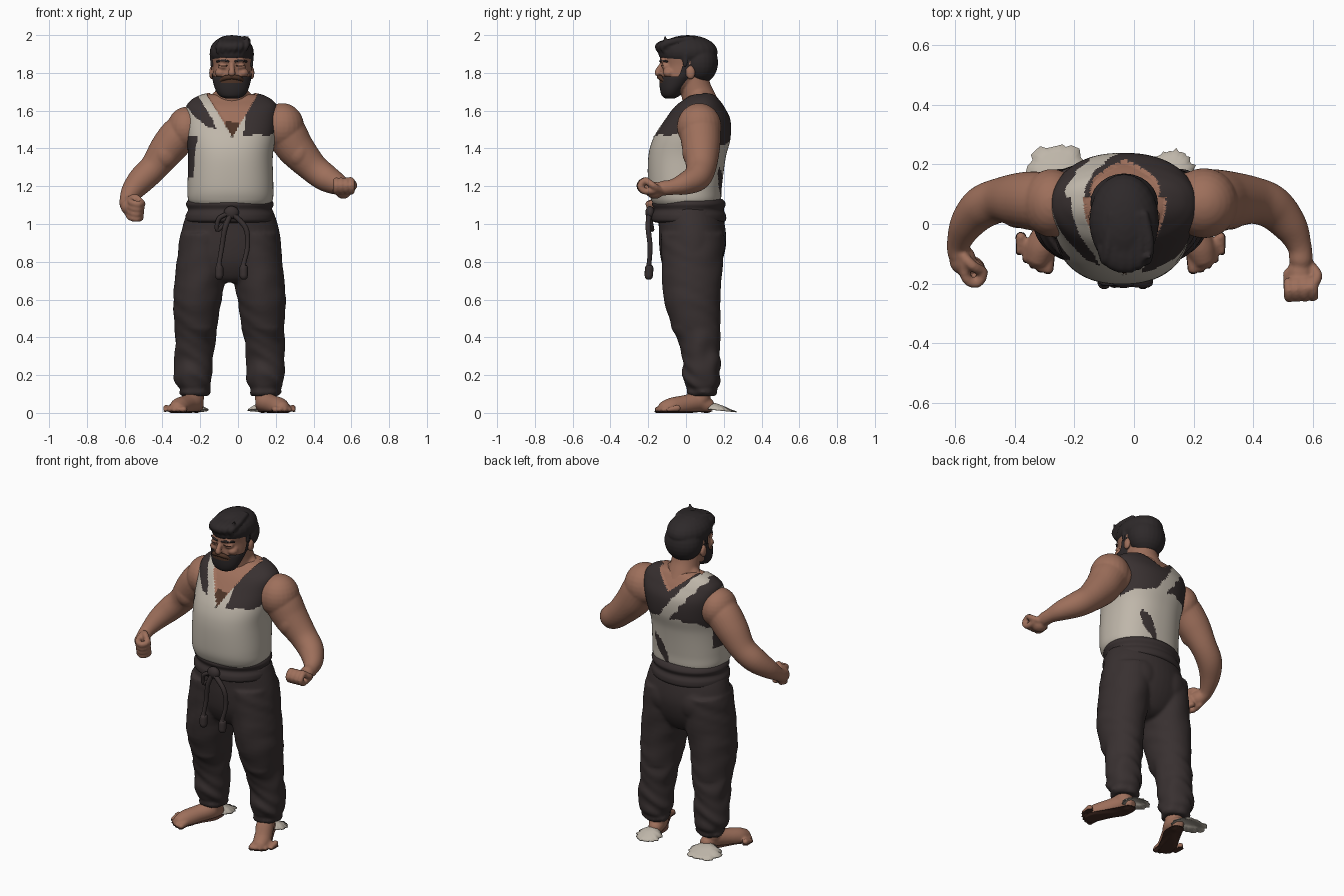
import bpy, bmesh, math, random
from mathutils import Vector, Matrix
random.seed(4)


def mat(name, r, g, b):
    m = bpy.data.materials.new(name)
    m.diffuse_color = (r, g, b, 1)
    return m


SKIN = mat("skin", .34, .16, .105)
CLOTH = mat("bone cloth", .52, .47, .40)
DARK = mat("dark cloth", .040, .030, .030)
HAIR = mat("black hair", .027, .022, .023)
BROWN = mat("brown hair", .075, .034, .02)
SOLE = mat("dirty sole", .06, .026, .018)
MID = -.04  # centre line of the body


def spline(pts, n):
    """Catmull-Rom through tuples of any length."""
    out = []
    for i in range(len(pts) - 1):
        a, b, c, d = (pts[max(0, min(len(pts) - 1, i + k))] for k in (-1, 0, 1, 2))
        for j in range(n):
            t = j / n
            out.append(tuple(q + .5 * t * (r - p + t * (2*p - 5*q + 4*r - s + t * (3*(q - r) + s - p)))
                             for p, q, r, s in zip(a, b, c, d)))
    return out + [pts[-1]]


def skin_loops(bm, loops):
    rows = [[bm.verts.new(p) for p in l] for l in loops]
    n = len(rows[0])
    for a, b in zip(rows, rows[1:]):
        for i in range(n):
            bm.faces.new((a[i], a[(i + 1) % n], b[(i + 1) % n], b[i]))
    bm.faces.new(rows[0][::-1])
    bm.faces.new(rows[-1])


def loft(bm, rings, n=6, seg=40, power=2, fold=0):
    """Horizontal rings (cx, cy, z, rx, ry); fold adds cloth creases."""
    loops = []
    for cx, cy, z, rx, ry in spline(rings, n):
        loop = []
        for i in range(seg):
            a = math.tau * i / seg
            c, s = math.cos(a), math.sin(a)
            k = fold * math.sin(48 * z + 2.5 * math.sin(2 * a + 9 * z)) * math.sin(a + 13 * z)
            loop.append((cx + (rx + k) * math.copysign(abs(c) ** (2 / power), c),
                         cy + (ry + k) * math.copysign(abs(s) ** (2 / power), s), z))
        loops.append(loop)
    skin_loops(bm, loops)


def tube(bm, pts, n=5, seg=16):
    """Rounded tube through (x, y, z, radius)."""
    p = spline(pts, n)
    c = [Vector(q[:3]) for q in p]
    r = [q[3] for q in p]
    t0, t1 = (c[1] - c[0]).normalized(), (c[-1] - c[-2]).normalized()
    c = [c[0] - t0 * r[0] * .85, c[0] - t0 * r[0] * .5] + c + [c[-1] + t1 * r[-1] * .5, c[-1] + t1 * r[-1] * .85]
    r = [r[0] * .5, r[0] * .86] + r + [r[-1] * .86, r[-1] * .5]
    loops, u = [], t0.orthogonal().normalized()
    for i in range(len(c)):
        t = (c[min(i + 1, len(c) - 1)] - c[max(i - 1, 0)]).normalized()
        u = (u - t * u.dot(t)).normalized()
        v = t.cross(u)
        loops.append([c[i] + r[i] * (u * math.cos(math.tau * k / seg) + v * math.sin(math.tau * k / seg))
                      for k in range(seg)])
    skin_loops(bm, loops)


def ball(bm, loc, size):
    bmesh.ops.create_uvsphere(bm, u_segments=24, v_segments=14, radius=1,
                              matrix=Matrix.Translation(loc) @ Matrix.Diagonal((*size, 1)))


def finish(bm, name, mats, rule=None, voxel=0, smooth=4):
    bmesh.ops.recalc_face_normals(bm, faces=bm.faces)
    for f in bm.faces:
        f.smooth = True
        if rule:
            f.material_index = rule(f.calc_center_median())
    me = bpy.data.meshes.new(name)
    bm.to_mesh(me)
    bm.free()
    for m in mats:
        me.materials.append(m)
    ob = bpy.data.objects.new(name, me)
    bpy.context.collection.objects.link(ob)
    if voxel:
        m = ob.modifiers.new("blend", 'REMESH')
        m.mode, m.voxel_size, m.use_smooth_shade = 'VOXEL', voxel, True
        m = ob.modifiers.new("soften", 'SMOOTH')
        m.factor, m.iterations = .5, smooth


# Vest and chest: one body, coloured by patches
def vest_colour(p):
    x, y, z = p
    d = abs(x + .03)
    w = .007 * math.sin(55 * x + 40 * z) + .005 * math.sin(90 * z - 30 * y)
    if y < .09:
        if z > 1.46 + 1.65 * d:
            return 3 if d < .036 and z < 1.545 + w else 0
        if x > .035 + w and z > 1.475 + w:
            return 2
        if x < -.12 + w and max(1.5, 1.62 - 1.1 * (x + .27)) + w < z < 1.38 + 1.65 * d:
            return 2
        return 2 if x < -.215 and y > -.12 and 1.25 + w < z < 1.46 + w else 1
    if z > 1.59 + .85 * d:
        return 0
    band = abs((x + .2) * .8 + (z - 1.68) * .6)       # pale strap across the back
    blob = math.hypot((x - .045 - .5 * (z - 1.22)) / .035, (z - 1.22) / .08)
    if band < .033 + w and z > 1.38:
        return 1
    return 2 if z > 1.43 + w * 2 - .5 * max(0, abs(x - MID) - .12) or blob < 1 + 10 * w else 1


bm = bmesh.new()
loft(bm, [(MID, .005, 1.09, .20, .165), (MID, 0, 1.13, .224, .185), (MID, -.005, 1.2, .227, .195),
          (MID, .005, 1.35, .224, .205), (MID + .003, .03, 1.45, .234, .205), (-.034, .06, 1.55, .243, .175),
          (-.033, .068, 1.62, .242, .135), (-.033, .078, 1.66, .21, .1), (-.033, .085, 1.685, .16, .075),
          (-.033, .09, 1.698, .1, .05)], n=12, seg=200, power=2.3)
bm.normal_update()
for v in [v for v in bm.verts if all(vest_colour(f.calc_center_median()) in (0, 3) for f in v.link_faces)]:
    v.co -= v.normal * .008
finish(bm, "vest_and_chest", [SKIN, CLOTH, DARK, BROWN], vest_colour)
# Overlapping edge across the front of the vest
bm = bmesh.new()
tube(bm, [(-.03, -.167, 1.465, .004), (-.1, -.175, 1.4, .004), (-.18, -.15, 1.33, .004), (-.24, -.085, 1.28, .004)])
finish(bm, "vest_overlap_edge", [CLOTH])


# Arms with fists
def hand(bm, palm, fwd, curl, thumb):
    p, f = Vector(palm), Vector(fwd).normalized()
    s = f.cross(Vector(curl)).normalized()
    c = s.cross(f)
    ball(bm, p, (.045, .05, .045))
    for i in range(4):
        b = p + s * (i - 1.5) * .027
        path = [b, b + f * .055 - c * .005, b + f * .08 + c * .025, b + f * .055 + c * .052, b + f * .03 + c * .04]
        tube(bm, [(*q, .018) for q in path], 3, 10)
    path = [p + s * thumb * .03 - f * .03, p + s * thumb * .058 + f * .01 + c * .025, p + s * thumb * .035 + f * .05 + c * .055]
    tube(bm, [(*q, .018) for q in path], 4, 10)


bm = bmesh.new()
tube(bm, [(-.24, .075, 1.5, .09), (-.305, .075, 1.475, .1), (-.375, .08, 1.395, .094), (-.445, .08, 1.3, .076),
          (-.51, .055, 1.235, .072), (-.56, 0, 1.175, .058), (-.588, -.065, 1.12, .04), (-.585, -.1, 1.1, .04)], 6, 28)
ball(bm, (-.275, .07, 1.505), (.1, .115, .115))
ball(bm, (-.385, .05, 1.37), (.07, .065, .08))
hand(bm, (-.575, -.12, 1.09), (.25, -.95, -.3), (1, 0, -.1), 1)
finish(bm, "arm_lowered", [SKIN], voxel=.007)
bm = bmesh.new()
tube(bm, [(.18, .075, 1.51, .10), (.245, .075, 1.49, .108), (.305, .08, 1.40, .1), (.395, .08, 1.30, .08),
          (.465, .055, 1.245, .073), (.525, -.01, 1.212, .058), (.555, -.075, 1.195, .041), (.56, -.12, 1.19, .04)], 6, 28)
ball(bm, (.235, .07, 1.515), (.115, .118, .125))
ball(bm, (.32, .05, 1.38), (.068, .07, .085))
hand(bm, (.557, -.165, 1.178), (.05, -1, 0), (0, .1, 1), -1)
finish(bm, "arm_raised", [SKIN], voxel=.007)

# Head, neck, nose, ears
bm = bmesh.new()
tube(bm, [(-.033, .09, 1.6, .1), (-.033, .07, 1.66, .09), (-.033, .05, 1.72, .082), (-.033, .03, 1.8, .08)], 5, 28)
for s in (-1, 1):
    tube(bm, [(-.033 + s * .04, .07, 1.68, .05), (-.033 + s * .09, .075, 1.64, .045)])
    ball(bm, (-.033 + s * .106, .025, 1.8), (.014, .025, .036))
    ball(bm, (-.033 + s * .045, -.108, 1.835), (.03, .022, .018))
    ball(bm, (-.033 + s * .06, -.09, 1.8), (.03, .032, .024))
loft(bm, [(-.033, -.06, 1.69, .05, .045), (-.033, -.05, 1.72, .078, .07), (-.033, -.02, 1.78, .095, .105),
          (-.033, 0, 1.84, .1, .125), (-.033, 0, 1.9, .105, .14), (-.033, 0, 1.95, .085, .12), (-.033, 0, 1.975, .05, .08)])
ball(bm, (-.033, -.117, 1.865), (.07, .022, .014))
tube(bm, [(-.033, -.125, 1.85, .012), (-.033, -.145, 1.815, .016), (-.033, -.148, 1.8, .02)])
finish(bm, "head_and_neck", [SKIN], voxel=.007, smooth=3)

# Eyebrows and closed eye lines
for s in (-1, 1):
    bm = bmesh.new()
    tube(bm, [(-.033 + s * .018, -.137, 1.861, .005), (-.033 + s * .045, -.13, 1.866, .006), (-.033 + s * .078, -.1, 1.86, .005)])
    finish(bm, "eyebrow", [HAIR])
    bm = bmesh.new()
    tube(bm, [(-.033 + s * .025, -.128, 1.838, .003), (-.033 + s * .045, -.129, 1.836, .003), (-.033 + s * .065, -.12, 1.838, .003)])
    finish(bm, "closed_eye", [BROWN])

# Beard with sideburns and a brown moustache
bm = bmesh.new()
loft(bm, [(-.033, -.085, 1.665, .035, .025), (-.033, -.08, 1.68, .066, .048), (-.033, -.07, 1.715, .088, .068),
          (-.033, -.045, 1.765, .102, .096), (-.033, -.02, 1.8, .105, .115), (-.033, 0, 1.87, .109, .13)], n=10, seg=72)
cut = [f for f in bm.faces if (lambda c: c.y > .02 or (c.z > 1.782 and c.y < -.045 + (c.z - 1.775) * .5))(f.calc_center_median())]
bmesh.ops.delete(bm, geom=cut, context='FACES')
finish(bm, "beard", [HAIR, BROWN], lambda p: int(abs(p.x + .033) < .055 and 1.745 < p.z and p.y < -.09))
bm = bmesh.new()
for s in (-1, 1):
    tube(bm, [(-.033, -.143, 1.779, .012), (-.033 + s * .035, -.135, 1.774, .013), (-.033 + s * .062, -.11, 1.756, .008)])
finish(bm, "moustache", [BROWN])

# Swept hair
bm = bmesh.new()
ball(bm, (-.033, .01, 1.91), (.117, .158, .09))
ball(bm, (-.033, .07, 1.855), (.114, .1, .115))
ball(bm, (-.033, -.075, 1.937), (.092, .09, .042))
for k in range(6):
    x = -.105 + k * .027
    y = -.105 - .035 * math.sin((k + .5) * .52)
    tube(bm, [(x, y, 1.912, .012), (x + .012, y - .005, 1.945, .018),
              (x + .02, -.06, 1.968, .018), (x * .8 + .01, .03, 1.98, .016)])
tube(bm, [(.02, -.11, 1.95, .02), (.042, -.11, 1.968, .012), (.052, -.11, 1.99, .006)])
for s in (-1, 1):
    tube(bm, [(-.033 + s * .098, .0, 1.9, .02), (-.033 + s * .102, -.005, 1.84, .011)])
finish(bm, "hair", [HAIR], voxel=.006, smooth=3)

# Baggy trousers
bm = bmesh.new()
loft(bm, [(MID, .015, 1.08, .222, .17), (MID, .03, 1.0, .25, .175), (MID, .035, .9, .268, .178),
          (MID, .03, .8, .26, .16), (MID, .025, .72, .17, .12), (MID, .02, .69, .08, .08)])
for s in (-1, 1):
    legs = [(.13, .035, .95, .13, .165), (.142, .033, .8, .138, .162), (.17, .033, .6, .128, .15), (.177, .055, .45, .112, .128),
            (.188, .078, .32, .102, .102), (.192, .083, .2, .102, .1), (.19, .085, .15, .092, .092),
            (.187, .085, .125, .078, .078), (.187, .085, .11, .084, .083), (.185, .085, .09, .072, .072)]
    loft(bm, [(-.045 + s * x, y, z, a, b) for x, y, z, a, b in legs[:4]], fold=.003)
    loft(bm, [(-.045 + s * x, y, z, a, b) for x, y, z, a, b in legs[3:]], fold=.007)
    ball(bm, (-.045 + s * .1, .11, .9), (.11, .1, .12))
finish(bm, "trousers", [DARK], voxel=.01, smooth=4)

# Wrapped sash in two rolls, knot and hanging cords
bm = bmesh.new()
loft(bm, [(MID - .003, .015, z, .222 + k, .185 + k) for z, k in
          ((1.135, -.03), (1.13, -.005), (1.105, .01), (1.075, .0), (1.045, .012), (1.015, .008), (1.005, -.03))], seg=64)
finish(bm, "sash", [DARK])
bm = bmesh.new()
ball(bm, (-.035, -.19, 1.06), (.04, .025, .035))
for end, out in ((-.1, -.085), (.03, .05)):
    tube(bm, [(-.035, -.195, 1.06, .014), (out * .8, -.2, .98, .014), (out, -.19, .88, .013), (end, -.195, .79, .013),
              (end, -.195, .77, .022), (end, -.197, .725, .022)])
tube(bm, [(-.04, -.195, 1.06, .012), (-.1, -.195, 1.03, .012), (-.11, -.18, .97, .012), (-.07, -.185, 1.0, .012), (-.035, -.195, 1.05, .012)])
finish(bm, "sash_knot_and_cords", [DARK])

# Bare feet, turned outward, with thin dark soles
for s in (-1, 1):
    X = lambda d: -.045 + s * d
    for name, m, low, high in (("foot", SKIN, .007, 1), ("sole", SOLE, 0, .009)):
        bm = bmesh.new()
        if name == "foot":
            tube(bm, [(X(.185), .08, .15, .056), (X(.187), .075, .07, .052)], 4, 20)
        tube(bm, [(X(.178), .11, .04, .042), (X(.19), .06, .055, .052), (X(.225), 0, .045, .05), (X(.262), -.07, .03, .052), (X(.275), -.105, .022, .046)], 5, 20)
        for k in range(5):
            d, y = .238 + k * .024, -.15 + k * k * .0035
            tube(bm, [(X(d), y + .05, .026, .018), (X(d + .006), y, .016, .019 - k * .002)])
        for v in bm.verts:
            v.co.z = min(max(v.co.z, low), high)
        finish(bm, name, [m], voxel=.007 if name == "foot" else 0, smooth=3)

# Torn cloth scraps behind the heels
for cx, cy, rx, ry in ((-.255, .182, .104, .088), (.13, .176, .078, .074)):
    bm = bmesh.new()
    rows = []
    for k in (.3, .65, 1):
        row = []
        for i in range(44):
            a = math.tau * i / 44
            j = random.uniform(.86, 1.08) if k == 1 else 1
            y = cy + ry * k * j * math.sin(a)
            row.append((cx + rx * k * j * math.cos(a), y, .008 + max(0, .275 - y) * .4 * (1 - .75 * k * k)))
        rows.append(row)
    skin_loops(bm, rows + [[(x, y, z - .006) for x, y, z in r] for r in rows[::-1]])
    finish(bm, "torn_cloth_scrap", [CLOTH])
